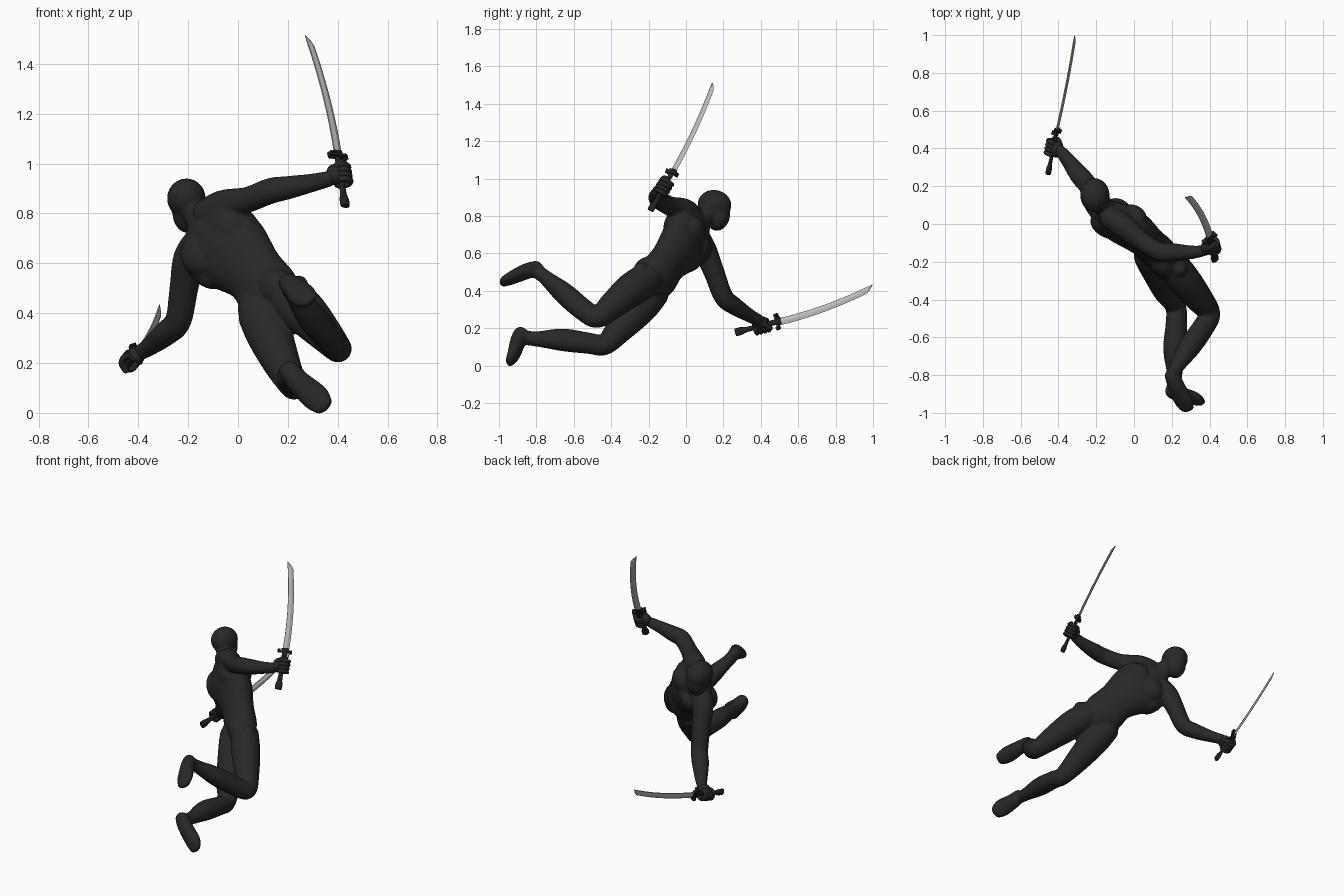
import bpy, bmesh, math
from mathutils import Vector as V, Matrix

if "Cube" in bpy.data.objects:
    bpy.data.objects.remove(bpy.data.objects["Cube"])


def material(name, c):
    m = bpy.data.materials.new(name)
    m.diffuse_color = (c, c, c, 1)
    m.use_nodes = True
    m.node_tree.nodes["Principled BSDF"].inputs["Base Color"].default_value = m.diffuse_color
    return m


SUIT = material("dark suit", 0.021)
GRIP = material("black grip", 0.015)
STEEL = material("grey steel", 0.5)


def finish(name, bm, mat):
    bmesh.ops.recalc_face_normals(bm, faces=bm.faces)
    me = bpy.data.meshes.new(name)
    bm.to_mesh(me)
    bm.free()
    ob = bpy.data.objects.new(name, me)
    bpy.context.collection.objects.link(ob)
    me.materials.append(mat)
    return ob


def shade(ob, deg):
    bpy.ops.object.select_all(action='DESELECT')
    ob.select_set(True)
    bpy.context.view_layer.objects.active = ob
    bpy.ops.object.shade_smooth_by_angle(angle=math.radians(deg))


def skin(bm, rings):
    vs = [[bm.verts.new(p) for p in r] for r in rings]
    n = len(vs[0])
    for a, b in zip(vs, vs[1:]):
        for i in range(n):
            bm.faces.new((a[i], a[(i + 1) % n], b[(i + 1) % n], b[i]))
    bm.faces.new(vs[0][::-1])
    bm.faces.new(vs[-1])


def catmull(a, b, c, d, t):
    return [0.5 * (2 * q + (r - p) * t + (2 * p - 5 * q + 4 * r - s) * t * t + (3 * q - p - 3 * r + s) * t ** 3)
            for p, q, r, s in zip(a, b, c, d)]


def limb(bm, pts, axis, steps=6, sides=20, cap=0.6):
    """Round-ended tube through (x, y, z, half width, half depth); axis is the width direction."""
    ext = [pts[0]] + pts + [pts[-1]]
    path = [catmull(*ext[i:i + 4], k / steps) for i in range(len(pts) - 1) for k in range(steps)]
    path.append(list(pts[-1]))
    t0 = (V(path[0][:3]) - V(path[1][:3])).normalized()
    t1 = (V(path[-1][:3]) - V(path[-2][:3])).normalized()

    def rounded(p, t):
        out = []
        for a in (0.5, 0.95, 1.3, 1.5):
            q = V(p[:3]) + t * min(p[3:]) * cap * math.sin(a)
            out.append([*q, p[3] * math.cos(a), p[4] * math.cos(a)])
        return out
    path = rounded(path[0], t0)[::-1] + path + rounded(path[-1], t1)
    rings = []
    for i, p in enumerate(path):
        t = (V(path[min(i + 1, len(path) - 1)][:3]) - V(path[max(i - 1, 0)][:3])).normalized()
        w = V(axis)
        w = (w - t * w.dot(t)).normalized()
        d = t.cross(w)
        rings.append([V(p[:3]) + w * p[3] * math.cos(a) + d * p[4] * math.sin(a)
                      for a in (2 * math.pi * k / sides for k in range(sides))])
    skin(bm, rings)


def ball(bm, c, radii, rot=Matrix.Identity(3)):
    bmesh.ops.create_uvsphere(bm, u_segments=24, v_segments=14, radius=1,
                              matrix=Matrix.Translation(c) @ rot.to_4x4() @ Matrix.Diagonal((*radii, 1)))


# Torso frame: right, facing, up
up = V((-0.57, 0.51, 0.65)).normalized()
right = V((0.67, -0.3, 0.67))
right = (right - up * right.dot(up)).normalized()
fwd = up.cross(right)
frame = Matrix((right, fwd, up)).transposed()

# Body: torso, head and muscles
body = bmesh.new()
limb(body, [(-.15, .085, .77, .065, .055), (-.12, .05, .735, .125, .08), (-.07, .005, .685, .168, .104),
            (-.005, -.035, .63, .162, .104), (.068, -.095, .555, .128, .09),
            (.125, -.15, .475, .135, .092), (.15, -.19, .42, .1, .075)], right)
chest, hips = V((-.075, .01, .685)), V((.135, -.165, .45))
for s in (-1, 1):
    ball(body, chest + fwd * .06 + right * .065 * s, (.08, .057, .068), frame)
    ball(body, chest - fwd * .055 + right * .085 * s, (.075, .05, .09), frame)
    ball(body, chest - up * .03 + right * .125 * s, (.055, .07, .1), frame)
    ball(body, hips - fwd * .04 + right * .065 * s, (.072, .065, .085), frame)
limb(body, [(-.12, .05, .74, .06, .06), (-.165, .1, .795, .054, .054), (-.2, .14, .84, .056, .056)], right)
tilt = Matrix.Rotation(-.15, 3, 'X')
ball(body, (-.207, .152, .86), (.078, .091, .08), tilt)
ball(body, (-.2, .17, .805), (.064, .066, .085), tilt)
ball(body, (.242, -.24, .512), (.04, .04, .04))     # hip pouch

# Arms
limb(body, [(-.13, .04, .79, .06, .065), (-.06, -.01, .832, .064, .062), (.04, -.09, .855, .052, .052),
            (.13, -.145, .89, .05, .052), (.2, -.15, .903, .05, .047), (.3, -.15, .923, .037, .037),
            (.37, -.142, .94, .029, .032)], (0, 1, 0))
limb(body, [(-.15, .06, .69, .065, .065), (-.195, .1, .62, .065, .064), (-.217, .15, .5, .058, .056),
            (-.24, .2, .37, .053, .052), (-.29, .26, .318, .052, .048), (-.355, .345, .265, .038, .036),
            (-.397, .395, .24, .029, .032)], (1, 0, 0))

# Legs
limb(body, [(.19, -.2, .47, .088, .085), (.26, -.29, .41, .091, .088), (.34, -.39, .325, .074, .076),
            (.4, -.475, .258, .056, .058), (.365, -.55, .3, .057, .06), (.295, -.65, .385, .06, .058),
            (.23, -.75, .47, .04, .04), (.21, -.795, .505, .038, .04)], right)
limb(body, [(.085, -.17, .4, .09, .086), (.125, -.24, .315, .093, .088), (.175, -.35, .2, .075, .076),
            (.22, -.435, .113, .057, .056), (.225, -.52, .12, .056, .058), (.215, -.66, .138, .059, .062),
            (.215, -.8, .143, .041, .04), (.212, -.86, .15, .039, .041)], right)

# Feet
limb(body, [(.202, -.803, .52, .04, .042), (.225, -.86, .502, .046, .042), (.258, -.928, .472, .055, .032),
            (.28, -.972, .453, .044, .024)], (.87, .1, .5), cap=1)
limb(body, [(.205, -.885, .168, .042, .04), (.242, -.9, .125, .048, .042), (.31, -.921, .063, .056, .034),
            (.342, -.94, .03, .044, .024)], (.75, 0, .66), cap=1)
fighter = finish("body", body, SUIT)
rm = fighter.modifiers.new("blend", 'REMESH')
rm.mode, rm.voxel_size, rm.use_smooth_shade = 'VOXEL', 0.008, True
sm = fighter.modifiers.new("soften", 'SMOOTH')
sm.factor, sm.iterations = 0.5, 5


def sword(side, pommel, guard, tip, bow, wrist):
    pommel, guard, tip, wrist = V(pommel), V(guard), V(tip), V(wrist)
    d = (tip - guard).normalized()
    n = V(bow)
    n = (n - d * n.dot(d)).normalized()
    s = d.cross(n)
    # Curved single-edged blade with a slanted point
    bm = bmesh.new()
    rings = []
    for k in range(25):
        t = k / 24
        c = guard.lerp(tip, t) + n * 0.07 * t * (1 - t)
        w = 0.04 - 0.007 * t
        taper = 1 if t < 0.94 else max(0.05, (1 - t) / 0.06)
        w *= taper
        h = 0.006 * max(0.15, taper)
        lo = -0.016 * (1 - t)
        rings.append([c + n * lo + s * h * .5, c + n * lo - s * h * .5, c + n * (lo + w * .55) - s * h,
                      c + n * (lo + w), c + n * (lo + w * .55) + s * h])
    skin(bm, rings)
    shade(finish(side + "_blade", bm, STEEL), 20)
    # Handle flaring toward the pommel
    g = (guard - pommel)
    a = g.normalized()
    bm = bmesh.new()
    limb(bm, [(*(pommel + g * t), w, w * .65) for t, w in
              ((.0, .021), (.12, .022), (.27, .015), (.6, .014), (1, .016))], n, cap=.15)
    # Cross guard with a forward lug at each end
    rot = Matrix((n, s, d)).transposed().to_4x4()
    for off, up_, size in ((0, 0, (.08, .03, .013)), (-.036, .006, (.013, .026, .02)),
                           (.036, -.006, (.013, .026, .02)), (0, .012, (.042, .02, .02))):
        bmesh.ops.create_cube(bm, size=1, matrix=Matrix.Translation(guard + n * off + d * up_) @ rot
                              @ Matrix.Diagonal((*size, 1)))
    shade(finish(side + "_hilt", bm, GRIP), 35)
    # Fist: palm, four curled fingers and a thumb
    bm = bmesh.new()
    c0 = pommel + g * .62
    back = wrist - c0
    back = (back - a * back.dot(a)).normalized()
    e = a.cross(back)
    hand = Matrix((back, e, a)).transposed()
    ball(bm, c0 + back * .028, (.031, .036, .044), hand)
    limb(bm, [(*wrist, .029, .028), (*wrist.lerp(c0 + back * .02, .7), .031, .031)], a)
    for k in range(4):
        c = c0 + a * (k - 1.5) * .022 - back * .006
        pts = []
        for j in range(8):
            th = math.radians(-130 + j * 37)
            q = c + (back * -math.cos(th) * 1.05 + e * math.sin(th)) * .029
            pts.append((*q, .0115, .012))
        limb(bm, pts, a, steps=2, sides=10)
    limb(bm, [(*(c0 + back * .03 + a * .02 + e * .02), .014, .014), (*(c0 + a * .045 + e * .026), .012, .012),
              (*(c0 - back * .024 + a * .046 + e * .012), .01, .01)], a, steps=4, sides=10)
    shade(finish(side + "_hand", bm, SUIT), 60)


sword("right", (.43, -.19, .83), (.4, -.075, 1.03), (.268, .14, 1.515), (.7, .7, 0), (.372, -.142, .94))
sword("left", (-.455, .265, .178), (-.41, .487, .235), (-.315, .998, .435), (.3, 0, -1), (-.397, .395, .24))
